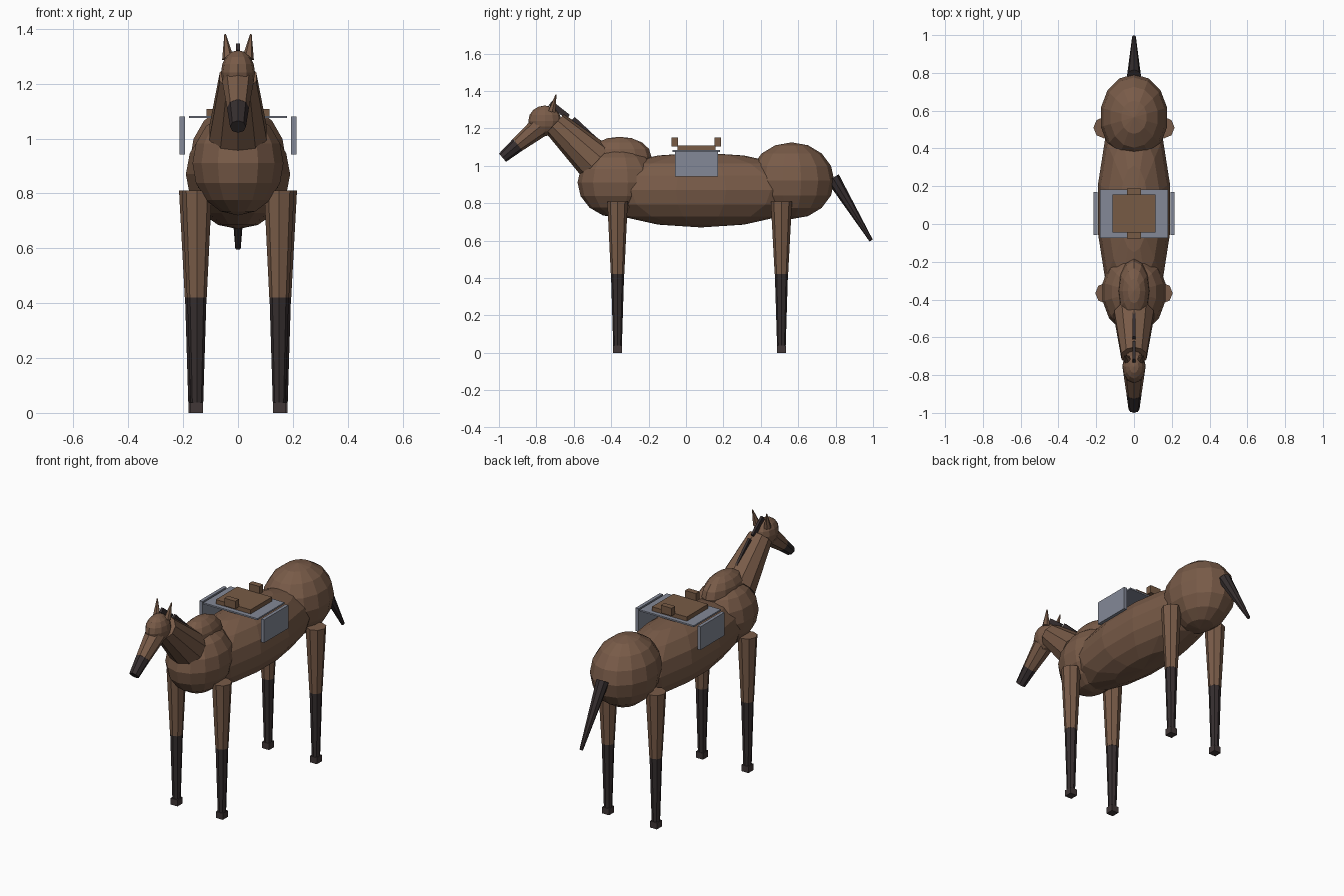
import bpy
from mathutils import Vector

if "Cube" in bpy.data.objects:
    bpy.data.objects.remove(bpy.data.objects["Cube"])


def material(name, rgb):
    m = bpy.data.materials.new(name)
    m.diffuse_color = (*rgb, 1)
    m.use_nodes = True
    m.node_tree.nodes["Principled BSDF"].inputs["Base Color"].default_value = m.diffuse_color
    return m


COAT = material("brown coat", (0.19, 0.105, 0.065))
DARK = material("dark hair", (0.036, 0.027, 0.028))
HOOF = material("hoof", (0.052, 0.038, 0.038))
LEATHER = material("saddle leather", (0.185, 0.105, 0.06))
CLOTH = material("grey cloth", (0.23, 0.25, 0.31))


def finish(name, mat):
    ob = bpy.context.object
    ob.name = name
    ob.data.materials.append(mat)
    return ob


def ellipsoid(name, mat, center, radii, segs=14, rings=8):
    bpy.ops.mesh.primitive_uv_sphere_add(segments=segs, ring_count=rings, radius=1, location=center)
    bpy.context.object.scale = radii
    return finish(name, mat)


def taper(name, mat, a, b, ra, rb, sides=8):
    """Cone or truncated cone from point a to point b."""
    a, b = Vector(a), Vector(b)
    d = b - a
    bpy.ops.mesh.primitive_cone_add(vertices=sides, radius1=ra, radius2=rb,
                                    depth=d.length, location=(a + b) / 2)
    bpy.context.object.rotation_euler = d.to_track_quat('Z', 'Y').to_euler()
    return finish(name, mat)


def box(name, mat, lo, hi):
    lo, hi = Vector(lo), Vector(hi)
    bpy.ops.mesh.primitive_cube_add(size=1, location=(lo + hi) / 2)
    bpy.context.object.scale = hi - lo
    return finish(name, mat)


def strip(name, mat, a, b, width, height):
    """Narrow bar laid along the centre line from a to b."""
    a, b = Vector(a), Vector(b)
    d = b - a
    bpy.ops.mesh.primitive_cube_add(size=1, location=(a + b) / 2)
    ob = bpy.context.object
    ob.scale = (width, height, d.length)
    ob.rotation_euler = d.to_track_quat('Z', 'Y').to_euler()
    return finish(name, mat)


# Trunk
ellipsoid("barrel", COAT, (0, 0.08, 0.87), (0.195, 0.60, 0.20))
ellipsoid("chest", COAT, (0, -0.36, 0.91), (0.17, 0.22, 0.19))
ellipsoid("haunch", COAT, (0, 0.565, 0.92), (0.18, 0.228, 0.205))
ellipsoid("withers", COAT, (0, -0.355, 1.05), (0.085, 0.17, 0.105), 12)

# Neck and head
taper("neck", COAT, (0, -0.48, 1.02), (0, -0.70, 1.225), 0.11, 0.07, 10)
ellipsoid("head", COAT, (0, -0.755, 1.24), (0.062, 0.088, 0.082), 12)
taper("snout", COAT, (0, -0.78, 1.21), (0, -0.90, 1.112), 0.058, 0.040)
taper("muzzle", DARK, (0, -0.90, 1.112), (0, -0.981, 1.043), 0.040, 0.029)

# Mane
strip("mane_neck", DARK, (0, -0.605, 1.25), (0, -0.45, 1.105), 0.014, 0.03)
strip("mane_head", DARK, (0, -0.725, 1.335), (0, -0.63, 1.26), 0.014, 0.03)

# Tail
taper("tail", DARK, (0, 0.785, 0.935), (0, 0.99, 0.60), 0.037, 0.010)

# Mirrored pairs: ears, legs and saddle flaps
for side, s in (("right", 1), ("left", -1)):
    taper(f"ear_{side}", COAT, (s * 0.036, -0.717, 1.29), (s * 0.047, -0.695, 1.38), 0.022, 0.003, 6)
    for end, x, y, r in (("front", 0.15, -0.366, 0.055), ("back", 0.158, 0.51, 0.057)):
        x *= s
        tag = f"{end}_{side}"
        taper(f"upper_leg_{tag}", COAT, (x, y, 0.42), (x, y, 0.81), 0.036, r)
        taper(f"lower_leg_{tag}", DARK, (x, y, 0.03), (x, y, 0.42), 0.023, 0.035)
        box(f"hoof_{tag}", HOOF, (x - 0.023, y - 0.024, 0), (x + 0.023, y + 0.024, 0.038))
    flap = sorted((s * 0.194, s * 0.214))
    box(f"saddle_flap_{side}", CLOTH, (flap[0], -0.058, 0.942), (flap[1], 0.17, 1.08))

# Saddle
box("saddle_blanket", CLOTH, (-0.179, -0.073, 1.074), (0.179, 0.183, 1.083))
box("saddle_seat", LEATHER, (-0.115, -0.045, 1.083), (0.115, 0.157, 1.108))
box("saddle_pommel", LEATHER, (-0.036, -0.077, 1.104), (0.036, -0.043, 1.15))
box("saddle_cantle", LEATHER, (-0.036, 0.153, 1.104), (0.036, 0.187, 1.15))
